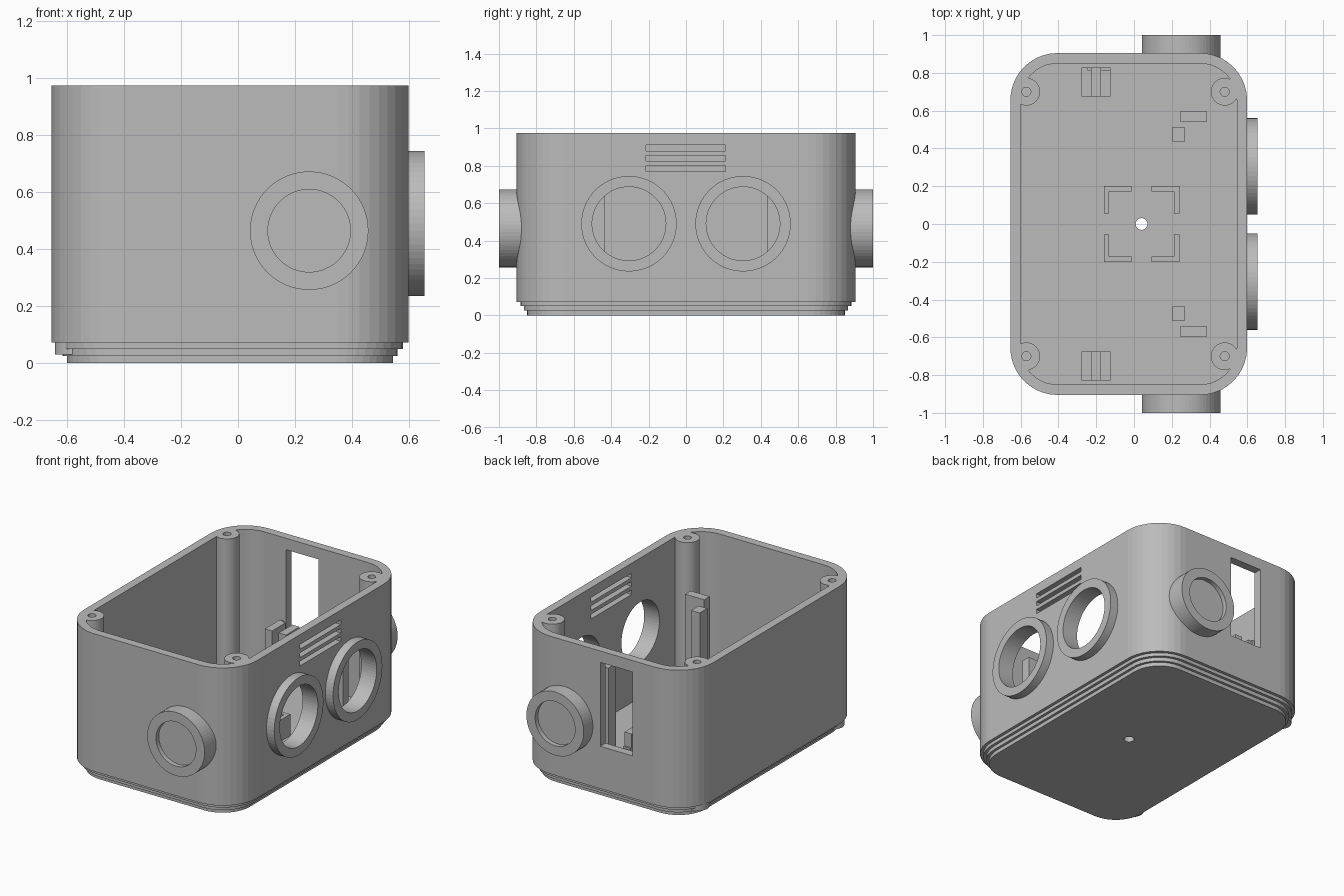
import bpy, bmesh, math
from mathutils import Vector, Matrix

cube = bpy.data.objects.get("Cube")
if cube:
    bpy.data.objects.remove(cube, do_unlink=True)

grey = bpy.data.materials.new("plain grey")
grey.use_nodes = True
colour = (0.5, 0.5, 0.5, 1)
grey.diffuse_color = colour
grey.node_tree.nodes["Principled BSDF"].inputs["Base Color"].default_value = colour

CX, HALF_X, HALF_Y, TOP, RADIUS = -0.028, 0.627, 0.905, 0.975, 0.25
WALL, FLOOR = 0.055, 0.06


def finish(bm, name):
    bmesh.ops.recalc_face_normals(bm, faces=bm.faces)
    mesh = bpy.data.meshes.new(name)
    bm.to_mesh(mesh)
    bm.free()
    mesh.materials.append(grey)
    obj = bpy.data.objects.new(name, mesh)
    bpy.context.collection.objects.link(obj)
    return obj


def box(name, x, y, z):
    """Box from three (low, high) ranges."""
    bm = bmesh.new()
    size = [b - a for a, b in (x, y, z)]
    mid = Vector([(a + b) / 2 for a, b in (x, y, z)])
    bmesh.ops.create_cube(bm, size=1,
                          matrix=Matrix.Translation(mid) @ Matrix.Diagonal((*size, 1)))
    return finish(bm, name)


def cylinder(name, start, end, radius, sides=64):
    a, b = Vector(start), Vector(end)
    turn = (b - a).to_track_quat('Z', 'Y').to_matrix().to_4x4()
    bm = bmesh.new()
    bmesh.ops.create_cone(bm, cap_ends=True, segments=sides, radius1=radius, radius2=radius,
                          depth=(b - a).length, matrix=Matrix.Translation((a + b) / 2) @ turn)
    return finish(bm, name)


def combine(target, tool, operation):
    """Apply a boolean and discard the tool object."""
    mod = target.modifiers.new(operation, 'BOOLEAN')
    mod.operation, mod.solver, mod.object = operation, 'EXACT', tool
    bpy.context.view_layer.objects.active = target
    bpy.ops.object.modifier_apply(modifier=mod.name)
    bpy.data.objects.remove(tool, do_unlink=True)


def rounded_loop(bm, inset, z, steps=10):
    r = RADIUS - inset
    loop = []
    for corner, (sx, sy) in enumerate([(1, 1), (-1, 1), (-1, -1), (1, -1)]):
        for i in range(steps + 1):
            a = math.pi / 2 * (corner + i / steps)
            loop.append(bm.verts.new((CX + sx * (HALF_X - RADIUS) + r * math.cos(a),
                                      sy * (HALF_Y - RADIUS) + r * math.sin(a), z)))
    return loop


# Shell: stepped foot, outer wall, rim, inner wall and floor
profile = [(0.055, 0), (0.055, 0.025), (0.038, 0.025), (0.038, 0.05), (0.02, 0.05),
           (0.02, 0.072), (0, 0.072), (0, TOP), (WALL, TOP), (WALL, FLOOR)]
bm = bmesh.new()
loops = [rounded_loop(bm, *p) for p in profile]
for low, high in zip(loops, loops[1:]):
    for i in range(len(low)):
        j = (i + 1) % len(low)
        bm.faces.new((low[i], low[j], high[j], high[i]))
bm.faces.new(loops[0])
bm.faces.new(loops[-1])
shell = finish(bm, "shell")

# Corner screw posts with pilot holes
for x in (-0.57, 0.48):
    for y in (-0.7, 0.7):
        combine(shell, cylinder("post", (x, y, 0.03), (x, y, TOP), 0.073, 40), 'UNION')
        combine(shell, cylinder("pilot", (x, y, 0.6), (x, y, 1.1), 0.024, 24), 'DIFFERENCE')

for side in (-1, 1):
    # End bosses with a shallow recess
    at = lambda y: (0.25, side * y, 0.465)
    combine(shell, cylinder("boss", at(0.87), at(1.0), 0.208), 'UNION')
    combine(shell, cylinder("recess", at(0.97), at(1.1), 0.145), 'DIFFERENCE')
    # Open collars on the side wall
    at = lambda x: (x, side * 0.305, 0.49)
    combine(shell, cylinder("collar", at(0.57), at(0.655), 0.255), 'UNION')
    combine(shell, cylinder("opening", at(0.45), at(0.8), 0.197), 'DIFFERENCE')

# Vent slots
for z in (0.785, 0.84, 0.895):
    combine(shell, box("slot", (0.45, 0.75), (-0.213, 0.21), (z - 0.015, z + 0.015)), 'DIFFERENCE')

# Floor drain hole
combine(shell, cylinder("drain", (0.04, 0, -0.1), (0.04, 0, 0.2), 0.031, 32), 'DIFFERENCE')


def window_cutter():
    return box("window", (-0.246, -0.012), (0.815, 1.1), (0.35, 0.9))


combine(shell, window_cutter(), 'DIFFERENCE')

BASE = FLOOR - 0.01
for side, end in ((-1, "front"), (1, "back")):
    def span(a, b):
        return tuple(sorted((side * a, side * b)))

    # Slotted board guides at both ends
    for x, label in (((-0.278, -0.225), "right"), ((-0.177, -0.124), "left")):
        guide = box(f"{end}_{label}_board_guide", x, span(0.675, 0.828), (BASE, 0.44))
        if side > 0:
            combine(guide, window_cutter(), 'DIFFERENCE')
    web = box(f"{end}_guide_web", (-0.226, -0.176), span(0.675, 0.828), (BASE, 0.3))

    # Tall supports beside the collars
    box(f"{end}_support_slab", (0.246, 0.384), span(0.54, 0.598), (BASE, 0.69))
    box(f"{end}_support_post", (0.204, 0.267), span(0.434, 0.513), (BASE, 0.655))

    # L-shaped locating corners around the drain
    for flip, label in ((-1, "right"), (1, "left")):
        def across(a, b):
            return tuple(sorted((0.04 + flip * a, 0.04 + flip * b)))
        name = f"{end}_{label}_locating_corner"
        corner = box(name, across(0.053, 0.2), span(0.173, 0.2), (BASE, 0.2))
        combine(corner, box("arm", across(0.173, 0.2), span(0.055, 0.2), (BASE, 0.2)), 'UNION')
